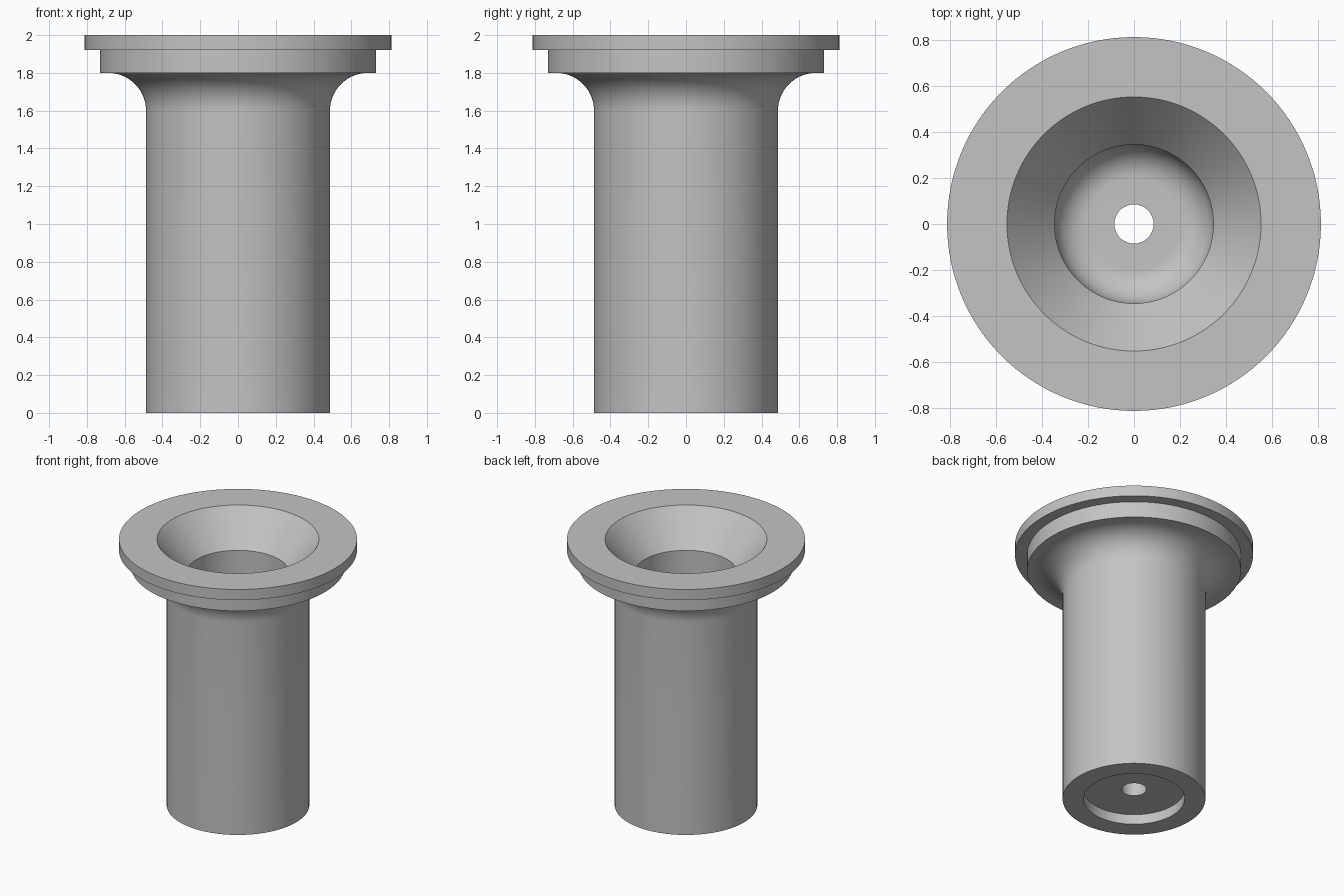
import bpy, bmesh, math

cube = bpy.data.objects.get("Cube")
if cube:
    bpy.data.objects.remove(cube, do_unlink=True)

STEPS = 128

# Plain grey material
grey = bpy.data.materials.new("light_grey")
grey.use_nodes = True
colour = (0.55, 0.55, 0.55, 1.0)
grey.diffuse_color = colour
grey.node_tree.nodes["Principled BSDF"].inputs["Base Color"].default_value = colour


def arc(r, z, radius, start, end, n=16):
    """Points (r, z) along an arc, angles in degrees."""
    angles = [math.radians(start + (end - start) * i / n) for i in range(n + 1)]
    return [(r + radius * math.cos(a), z + radius * math.sin(a)) for a in angles]


def lathe(name, profile, material):
    """Revolve a closed (r, z) profile around the z axis."""
    bm = bmesh.new()
    verts = [bm.verts.new((r, 0, z)) for r, z in profile]
    edges = [bm.edges.new((v, verts[i - 1])) for i, v in enumerate(verts)]
    bmesh.ops.spin(bm, geom=verts + edges, cent=(0, 0, 0), axis=(0, 0, 1),
                   angle=math.tau, steps=STEPS, use_merge=False)
    bmesh.ops.remove_doubles(bm, verts=bm.verts, dist=1e-5)
    bmesh.ops.recalc_face_normals(bm, faces=bm.faces)
    mesh = bpy.data.meshes.new(name)
    bm.to_mesh(mesh)
    bm.free()
    mesh.materials.append(material)
    obj = bpy.data.objects.new(name, mesh)
    bpy.context.collection.objects.link(obj)
    bpy.ops.object.select_all(action="DESELECT")
    obj.select_set(True)
    bpy.context.view_layer.objects.active = obj
    bpy.ops.object.shade_smooth_by_angle(angle=math.radians(30))
    return obj


body, bore, hole = 0.487, 0.345, 0.085
recess, floor, fillet, flare = 0.075, 0.215, 0.145, 0.2

profile = [(hole, recess), (bore, recess), (bore, 0), (body, 0)]      # underside recess
profile += arc(body + flare, 1.8 - flare, flare, 180, 90)             # flared neck
profile += [(0.73, 1.8), (0.73, 1.92), (0.812, 1.92), (0.812, 2.0)]   # stepped flange
profile += [(0.552, 2.0), (bore, 1.755)]                              # conical mouth
profile += arc(bore - fillet, floor + fillet, fillet, 0, -90)         # rounded bore floor
profile += [(hole, floor)]                                            # drain hole

lathe("flanged_sleeve", profile, grey)
